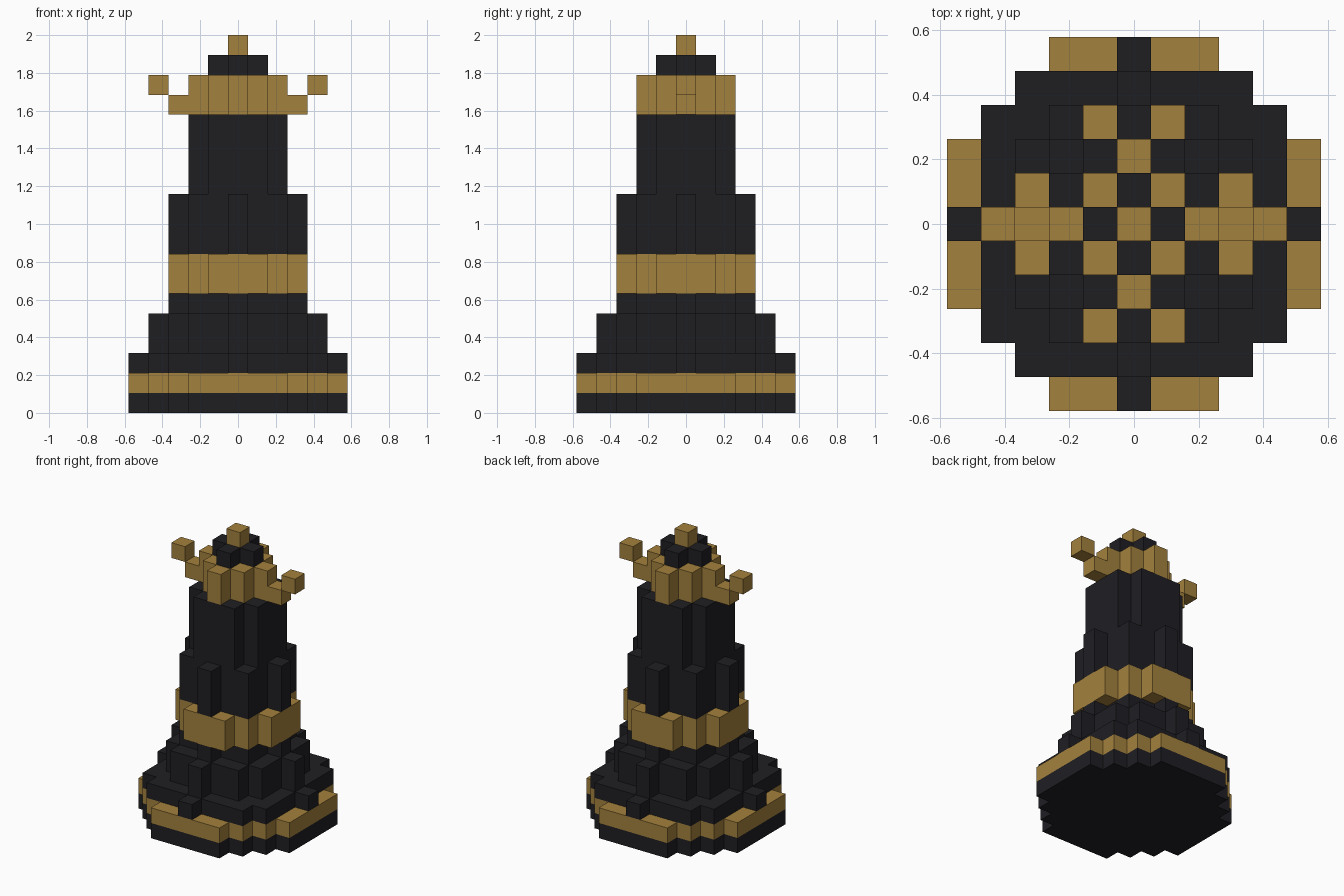
import bpy, bmesh, math

if "Cube" in bpy.data.objects:
    bpy.data.objects.remove(bpy.data.objects["Cube"])

U = 2 / 19  # size of one block; the piece is 19 blocks tall


def material(name, color):
    m = bpy.data.materials.new(name)
    m.diffuse_color = color
    m.use_nodes = True
    m.node_tree.nodes["Principled BSDF"].inputs["Base Color"].default_value = m.diffuse_color
    return m


BLACK = material("black", (0.0137, 0.013, 0.0165, 1))
GOLD = material("gold", (0.37, 0.22, 0.047, 1))


def disc(r2):
    """Block cells whose squared distance from the axis is at most r2."""
    return {(i, j) for i in range(-5, 6) for j in range(-5, 6) if i * i + j * j <= r2}


def slab(name, cells, z0, z1, mat):
    """Closed stepped solid filling the given cells from layer z0 to layer z1."""
    bm = bmesh.new()

    def face(*pts):
        bm.faces.new([bm.verts.new((x * U, y * U, z * U)) for x, y, z in pts])

    for i, j in cells:
        ring = [(i - .5, j - .5), (i + .5, j - .5), (i + .5, j + .5), (i - .5, j + .5)]
        face(*[(x, y, z1) for x, y in ring])
        face(*[(x, y, z0) for x, y in reversed(ring)])
        for k, (di, dj) in enumerate([(0, -1), (1, 0), (0, 1), (-1, 0)]):
            if (i + di, j + dj) not in cells:
                a, b = ring[k], ring[(k + 1) % 4]
                face((*a, z0), (*b, z0), (*b, z1), (*a, z1))
    bmesh.ops.remove_doubles(bm, verts=bm.verts, dist=1e-4)
    bmesh.ops.dissolve_limit(bm, angle_limit=math.radians(1), verts=bm.verts, edges=bm.edges)
    mesh = bpy.data.meshes.new(name)
    bm.to_mesh(mesh)
    bm.free()
    mesh.materials.append(mat)
    bpy.context.collection.objects.link(bpy.data.objects.new(name, mesh))


# Stacked round parts: name, squared radius in blocks, bottom layer, top layer, colour
for name, r2, z0, z1, mat in [
    ("base_foot", 29, 0, 1, BLACK),
    ("base_gold_band", 29, 1, 2, GOLD),
    ("base_top", 25, 2, 3, BLACK),
    ("lower_step", 16, 3, 5, BLACK),
    ("waist", 9, 5, 6, BLACK),
    ("body_gold_band", 10, 6, 8, GOLD),
    ("lower_body", 9, 8, 11, BLACK),
    ("upper_body", 5, 11, 15, BLACK),
    ("crown", 4, 15, 17, GOLD),
    ("crown_cap", 1, 17, 18, BLACK),
    ("crown_finial", 0, 18, 19, GOLD),
]:
    slab(name, disc(r2), z0, z1, mat)

# Stepped arms reaching out from both sides of the crown
for label, s in (("left", -1), ("right", 1)):
    slab(f"crown_arm_{label}", {(3 * s, 0)}, 15, 16, GOLD)
    slab(f"crown_arm_tip_{label}", {(4 * s, 0)}, 16, 17, GOLD)
